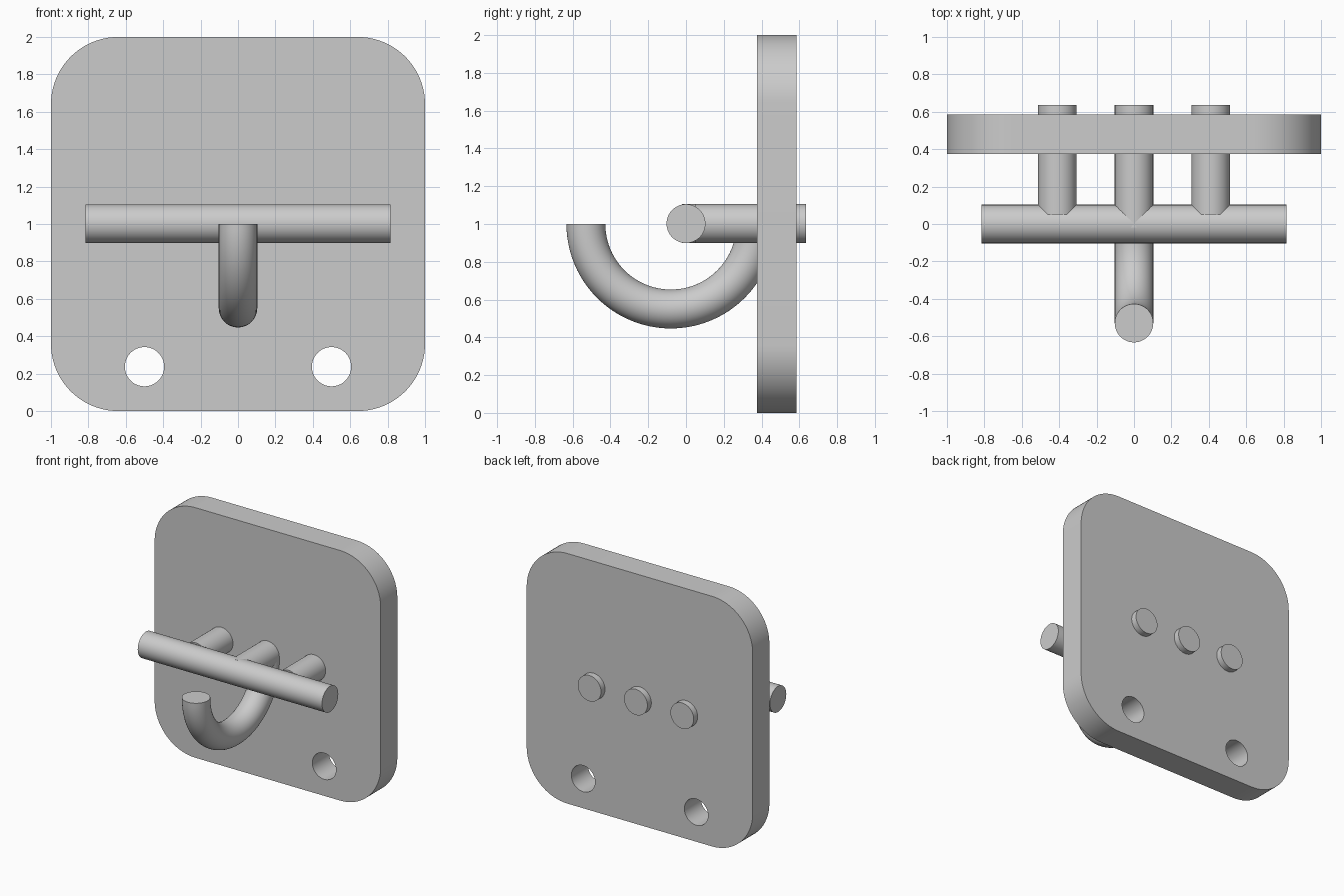
import bpy, bmesh
from math import pi, sin, cos

if "Cube" in bpy.data.objects:
    bpy.data.objects.remove(bpy.data.objects["Cube"])

ROD = 0.103      # shared rod radius
MID_Z = 1.002    # height of the bar and pegs


def smooth(ob):
    bpy.ops.object.select_all(action='DESELECT')
    ob.select_set(True)
    bpy.context.view_layer.objects.active = ob
    bpy.ops.object.shade_smooth_by_angle(angle=pi / 6)


def rod(name, loc, length, rot):
    bpy.ops.mesh.primitive_cylinder_add(vertices=64, radius=ROD, depth=length,
                                        location=loc, rotation=rot)
    ob = bpy.context.object
    ob.name = name
    smooth(ob)
    return ob


def arc(cx, cy, r, a0, a1, n):
    return [(cx + r * cos(a0 + (a1 - a0) * i / n),
             cy + r * sin(a0 + (a1 - a0) * i / n)) for i in range(n + 1)]


# Back plate: rounded square outline with two round holes, extruded
def back_plate():
    half, r, thick = 1.0, 0.36, 0.21
    outline = []
    for k, (sx, sy) in enumerate([(1, 1), (-1, 1), (-1, -1), (1, -1)]):
        outline += arc(sx * (half - r), sy * (half - r), r, k * pi / 2, (k + 1) * pi / 2, 20)
    loops = [outline] + [arc(s * 0.5, 0.237 - half, 0.105, 0, 2 * pi, 48)[:-1] for s in (-1, 1)]
    cu = bpy.data.curves.new("back_plate", 'CURVE')
    cu.dimensions = '2D'
    cu.fill_mode = 'BOTH'
    cu.extrude = thick / 2
    for pts in loops:
        sp = cu.splines.new('POLY')
        sp.points.add(len(pts) - 1)
        for p, (x, y) in zip(sp.points, pts):
            p.co = (x, y, 0, 1)
        sp.use_cyclic_u = True
    ob = bpy.data.objects.new("back_plate", cu)
    bpy.context.collection.objects.link(ob)
    ob.location = (0, 0.48, half)
    ob.rotation_euler = (pi / 2, 0, 0)
    bpy.ops.object.select_all(action='DESELECT')
    ob.select_set(True)
    bpy.context.view_layer.objects.active = ob
    bpy.ops.object.convert(target='MESH')
    ob = bpy.context.object
    bm = bmesh.new()
    bm.from_mesh(ob.data)
    bmesh.ops.remove_doubles(bm, verts=bm.verts, dist=1e-5)
    bmesh.ops.recalc_face_normals(bm, faces=bm.faces)
    bm.to_mesh(ob.data)
    bm.free()
    smooth(ob)


# Hook: half ring swept from the middle peg down and forward
def hook():
    cy, cz, R, steps, sides = -0.08, 1.0, 0.45, 48, 48
    bm = bmesh.new()
    rings = []
    for i in range(steps + 1):
        a = -pi * i / steps
        ring = []
        for j in range(sides):
            t = 2 * pi * j / sides
            d = R + ROD * cos(t)
            ring.append(bm.verts.new((ROD * sin(t), cy + d * cos(a), cz + d * sin(a))))
        rings.append(ring)
    for r0, r1 in zip(rings, rings[1:]):
        for j in range(sides):
            k = (j + 1) % sides
            bm.faces.new((r0[j], r0[k], r1[k], r1[j]))
    bm.faces.new(rings[0])
    bm.faces.new(rings[-1])
    bmesh.ops.recalc_face_normals(bm, faces=bm.faces)
    me = bpy.data.meshes.new("hook")
    bm.to_mesh(me)
    bm.free()
    ob = bpy.data.objects.new("hook", me)
    bpy.context.collection.objects.link(ob)
    smooth(ob)


back_plate()
hook()

# Horizontal bar
rod("cross_bar", (0, 0, MID_Z), 1.63, (0, pi / 2, 0))

# Three pegs from the bar through the plate
for name, x, y0 in (("left_peg", -0.41, 0.05), ("middle_peg", 0, -0.02), ("right_peg", 0.41, 0.05)):
    rod(name, (x, (y0 + 0.635) / 2, MID_Z), 0.635 - y0, (pi / 2, 0, 0))
